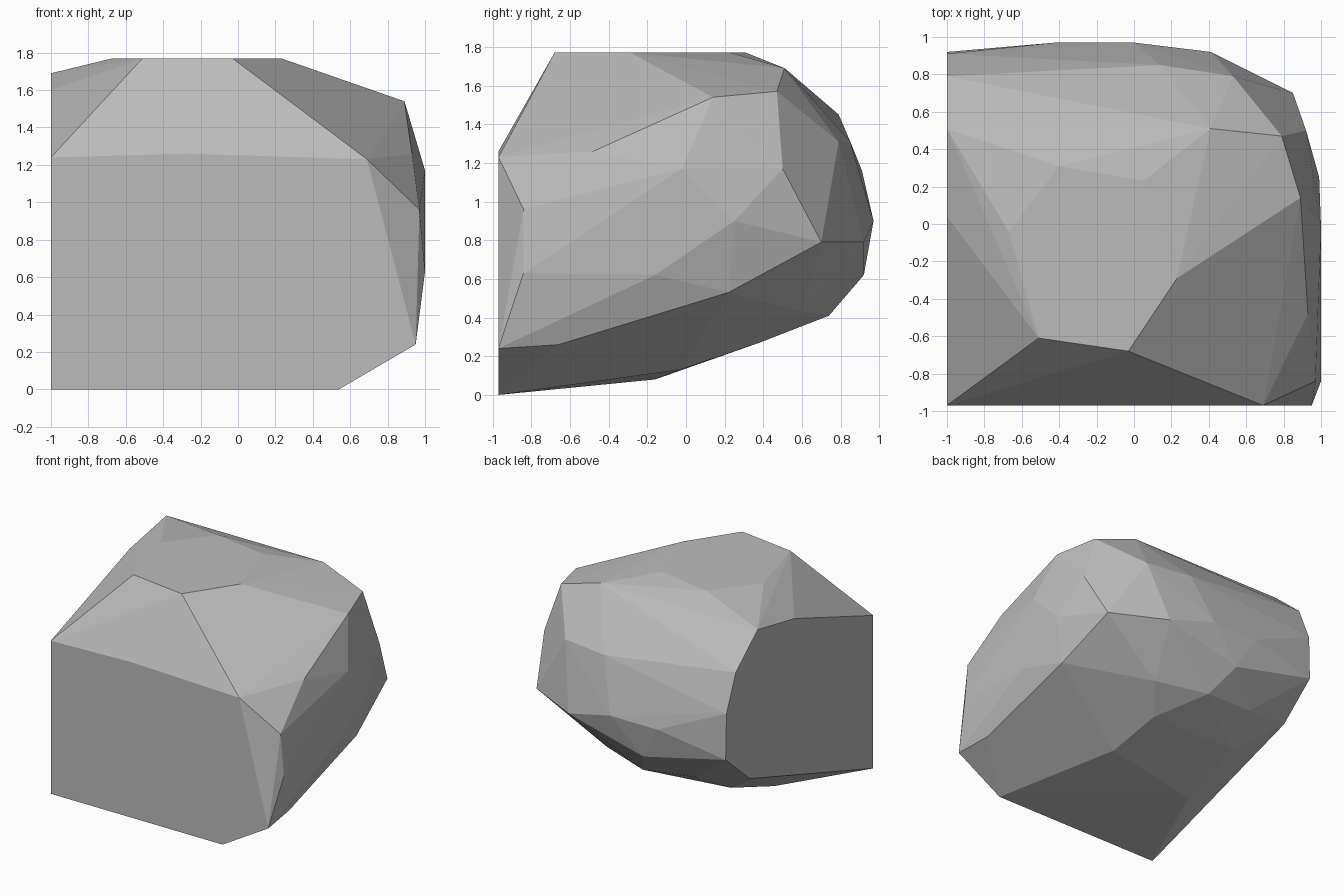
import bpy
import bmesh
import math

default_cube = bpy.data.objects.get("Cube")
if default_cube:
    bpy.data.objects.remove(default_cube, do_unlink=True)


def make_material(name, colour):
    material = bpy.data.materials.new(name)
    material.use_nodes = True
    material.diffuse_color = colour
    material.node_tree.nodes["Principled BSDF"].inputs["Base Color"].default_value = colour
    return material


def on_plane(axis, value, outline):
    """Place a flat outline on the plane where the given axis has the value."""
    corners = []
    for pair in outline:
        corner = list(pair)
        corner.insert(axis, value)
        corners.append(tuple(corner))
    return corners


def make_faceted_stone(name, corners, material):
    """Wrap the corners in a tight skin and merge its coplanar triangles."""
    bm = bmesh.new()
    for corner in corners:
        bm.verts.new(corner)
    hull = bmesh.ops.convex_hull(bm, input=bm.verts[:])
    inner = {v for v in hull["geom_interior"] if isinstance(v, bmesh.types.BMVert)}
    bmesh.ops.delete(bm, geom=list(inner), context="VERTS")
    bmesh.ops.dissolve_limit(bm, angle_limit=math.radians(1),
                             verts=bm.verts[:], edges=bm.edges[:])
    bmesh.ops.recalc_face_normals(bm, faces=bm.faces[:])
    mesh = bpy.data.meshes.new(name)
    bm.to_mesh(mesh)
    bm.free()
    mesh.materials.append(material)
    stone = bpy.data.objects.new(name, mesh)
    bpy.context.collection.objects.link(stone)
    return stone


# Flat cut front, as x and z
front_cut = on_plane(1, -.97, [(-1, 0), (.54, 0), (.95, .24), (.69, 1.23),
                               (-.28, 1.26), (-1, 1.24)])
# Flat crown, as x and y
crown = on_plane(2, 1.77, [(-.51, -.61), (-.03, -.68), (.23, -.29),
                           (.05, .23), (-.4, .31), (-.67, -.04)])
# Flat cut side, as y and z
side_cut = on_plane(0, -1, [(.04, 1.6), (.51, 1.69), (.79, 1.45),
                            (.91, 1.16), (.92, .79), (.61, .52)])
# Chipped upper shoulder
shoulder = [(.41, .51, 1.69), (.79, .47, 1.57), (.89, .14, 1.54),
            (.93, -.48, 1.26), (.53, .79, 1.31), (.14, .85, 1.31)]
# Bulging flank and back
flank = [(.97, -.84, .96), (1, -.84, .63), (1, -.02, 1.17), (.99, .25, .9),
         (.99, -.16, .62), (.92, .5, 1.17), (.85, .7, .79)]
back = [(.41, .92, .79), (0, .97, .9), (-.42, .97, .9), (-.26, .92, .62)]
# Underside rising towards the back
underside = [(.92, -.66, .26), (.91, .22, .53), (.29, .6, .43),
             (-.13, .74, .41), (-.58, .69, .45), (.12, .38, .27),
             (-.67, .38, .27), (.18, -.03, .13), (-.68, -.16, .08)]

stone_grey = make_material("stone grey", (.5, .5, .5, 1))
make_faceted_stone("rock", front_cut + crown + side_cut + shoulder + flank
                   + back + underside, stone_grey)
